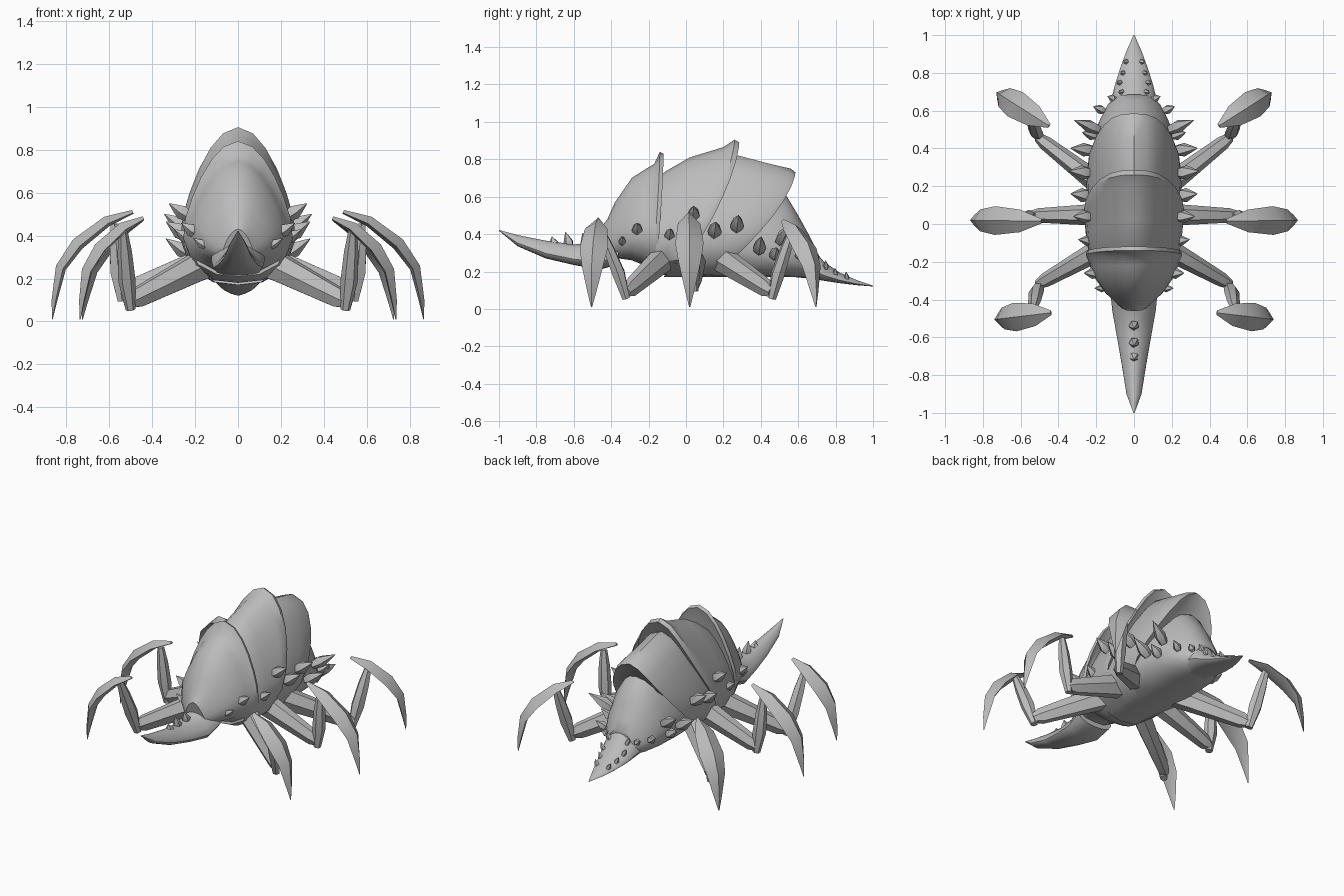
import bpy, bmesh, math
from mathutils import Vector

if "Cube" in bpy.data.objects:
    bpy.data.objects.remove(bpy.data.objects["Cube"])

shell_grey = bpy.data.materials.new("shell_grey")
shell_grey.diffuse_color = (0.5, 0.5, 0.5, 1)
shell_grey.use_nodes = True
shell_grey.node_tree.nodes["Principled BSDF"].inputs["Base Color"].default_value = shell_grey.diffuse_color

# half cross-section of the body: (width fraction, height fraction), top to bottom
PROFILE = [(0, 1), (.26, .96), (.48, .865), (.68, .73), (.84, .58), (.96, .43),
           (1, .28), (.85, .12), (.45, .02), (0, 0)]


def loft(bm, rings):
    """Skin a list of equal-length rings and cap both ends."""
    vs = [[bm.verts.new(p) for p in r] for r in rings]
    n = len(rings[0])
    for a, b in zip(vs, vs[1:]):
        for i in range(n):
            j = (i + 1) % n
            bm.faces.new((a[i], a[j], b[j], b[i]))
    bm.faces.new(vs[0][::-1])
    bm.faces.new(vs[-1])


def finish(name, bm, mirror=False):
    bmesh.ops.recalc_face_normals(bm, faces=bm.faces)
    me = bpy.data.meshes.new(name)
    bm.to_mesh(me)
    bm.free()
    me.materials.append(shell_grey)
    ob = bpy.data.objects.new(name, me)
    bpy.context.collection.objects.link(ob)
    if mirror:
        m = ob.modifiers.new("mirror", 'MIRROR')
        m.use_mirror_merge = False
    return ob


def section(yt, yb, zt, zb, w):
    """Body ring whose lower part sweeps from yt to yb."""
    half = [(w * u, yt - (yt - yb) * (1 - h) ** 1.5, zb + (zt - zb) * h)
            for u, h in PROFILE]
    return half + [(-x, y, z) for x, y, z in half[-2:0:-1]]


def body_part(name, rings):
    bm = bmesh.new()
    loft(bm, [section(*r) for r in rings])
    return finish(name, bm)


def limb(bm, pts, side, hexa=True):
    """Six- or four-sided tube along pts: (position, half width, half thickness)."""
    ps = [Vector(p[0]) for p in pts]
    rings = []
    for i, (_, w, t) in enumerate(pts):
        d = (ps[min(i + 1, len(ps) - 1)] - ps[max(i - 1, 0)]).normalized()
        s = (side - d * side.dot(d)).normalized()
        n = s.cross(d)
        shape = [(1, 0), (.5, 1), (-.5, 1), (-1, 0), (-.5, -1), (.5, -1)] if hexa \
            else [(1, -.4), (0, 1), (-1, -.4), (0, -.9)]
        rings.append([ps[i] + s * w * a + n * t * b for a, b in shape])
    loft(bm, rings)


def spike(bm, base, direction, length, r):
    """Thorn with a narrow root, a swollen middle and a sharp tip."""
    d = Vector(direction).normalized()
    s = d.orthogonal().normalized()
    n = d.cross(s)
    rings = []
    for f, k in ((0, .75), (.35, 1), (.7, .5), (1, .03)):
        c = Vector(base) + d * length * f
        rings.append([c + (s * math.cos(a) + n * math.sin(a)) * r * k
                      for a in (i * math.tau / 5 for i in range(5))])
    loft(bm, rings)


# overlapping shell plates
body_part("front_shell", [
    (-.46, -.42, .43, .27, .07), (-.42, -.39, .48, .27, .11), (-.38, -.36, .57, .27, .15),
    (-.29, -.29, .70, .26, .205), (-.22, -.24, .745, .24, .23), (-.17, -.20, .775, .22, .245),
    (-.14, -.18, .84, .21, .255), (-.12, -.16, .83, .21, .25), (-.14, -.19, .75, .22, .235)])
body_part("middle_shell", [
    (-.18, -.22, .68, .21, .22), (-.11, -.18, .735, .19, .24), (.02, -.15, .81, .18, .252),
    (.20, -.10, .865, .18, .262), (.26, -.07, .905, .18, .268), (.285, -.05, .89, .18, .262),
    (.25, -.07, .82, .18, .245)])
body_part("rear_shell", [
    (.18, -.12, .80, .17, .235), (.28, -.04, .82, .17, .25), (.45, .05, .775, .17, .252),
    (.56, .12, .75, .17, .247), (.585, .14, .73, .17, .238), (.53, .10, .67, .17, .22)])
body_part("hind_shell", [
    (.42, .0, .68, .17, .215), (.54, .3, .60, .17, .215), (.60, .48, .50, .17, .19),
    (.655, .60, .40, .17, .145), (.685, .66, .34, .18, .10)])

# front horn and tail
body_part("horn", [
    (-.36, -.36, .41, .24, .125), (-.46, -.46, .355, .21, .115), (-.60, -.60, .345, .235, .09),
    (-.75, -.75, .365, .27, .064), (-.90, -.90, .395, .335, .04), (-1.0, -1.0, .422, .418, .003)])
body_part("tail", [
    (.58, .58, .36, .17, .12), (.68, .68, .32, .16, .115), (.74, .74, .25, .15, .10),
    (.82, .82, .195, .138, .075), (.91, .91, .155, .127, .042), (1.0, 1.0, .125, .12, .003)])

# legs: hip, ankle, knee, blade start, blade tip
LEGS = {
    "front": ((.12, -.10, .29), (.51, -.32, .09), (.535, -.455, .425), (.44, -.47, .48), (.735, -.505, .01)),
    "middle": ((.12, .05, .29), (.55, .045, .13), (.575, .025, .455), (.49, .015, .51), (.865, .02, .01)),
    "back": ((.12, .16, .29), (.51, .46, .09), (.545, .565, .415), (.45, .52, .47), (.725, .695, .01))}
# blade stations: (outward fraction, height fraction, half width, half thickness)
BLADE = [(0, 1, .012, .01), (.32, .91, .06, .026), (.68, .70, .076, .032),
         (.89, .48, .058, .026), (.97, .18, .025, .014), (1, 0, .003, .002)]
for name, joints in LEGS.items():
    hip, ankle, knee, start, tip = map(Vector, joints)
    out = ankle - hip
    side = Vector((-out.y, out.x, 0)).normalized()
    bm = bmesh.new()
    limb(bm, [(hip, .06, .07), (hip.lerp(ankle, .3), .055, .06),
              (hip.lerp(ankle, .9), .038, .044), (ankle, .025, .025)], side)
    finish(name + "_thighs", bm, True)
    bm = bmesh.new()
    limb(bm, [(ankle - Vector((.01, 0, .035)), .022, .02), (ankle.lerp(knee, .3), .036, .036),
              (ankle.lerp(knee, .7), .03, .03), (knee, .018, .018)], side)
    finish(name + "_shins", bm, True)
    bm = bmesh.new()
    run = tip - start
    bside = Vector((-run.y, run.x, 0)).normalized()
    path = [(Vector((start.x + run.x * f, start.y + run.y * f, tip.z + (start.z - tip.z) * h)), w, t)
            for f, h, w, t in BLADE]
    limb(bm, path, -bside, False)
    finish(name + "_foot_blades", bm, True)

# thorns along the flanks: (x, y, z, length, radius, backward lean)
bm = bmesh.new()
for x, y, z, length, r, lean in [
        (.15, -.34, .35, .07, .022, 0), (.19, -.26, .41, .09, .032, 0),
        (.22, -.09, .38, .09, .03, .1), (.23, .04, .49, .11, .036, 0),
        (.235, .15, .40, .12, .04, .1), (.235, .27, .43, .13, .04, .1),
        (.22, .39, .31, .14, .038, .1), (.20, .47, .28, .09, .032, .2),
        (.19, .50, .36, .16, .036, .4), (.16, .60, .28, .07, .026, .4),
        (.10, .66, .27, .05, .022, .4)]:
    spike(bm, (x, y, z), (1, lean, .65), length, r)
finish("flank_thorns", bm, True)

# small thorns on tail and horn
bm = bmesh.new()
for x, y, z in [(.06, .70, .265), (.07, .75, .215), (.05, .80, .175), (.035, .86, .155)]:
    spike(bm, (x, y, z), (.5, -.1, 1), .05, .015)
finish("tail_thorns", bm, True)
bm = bmesh.new()
for y, length in ((-.53, .08), (-.62, .085), (-.70, .06)):
    spike(bm, (0, y, .33), (0, -.3, 1), length, .028)
finish("horn_thorns", bm)

# smooth shading with crisp plate edges
for ob in bpy.data.objects:
    ob.select_set(True)
    bpy.context.view_layer.objects.active = ob
bpy.ops.object.shade_smooth_by_angle(angle=math.radians(38))
